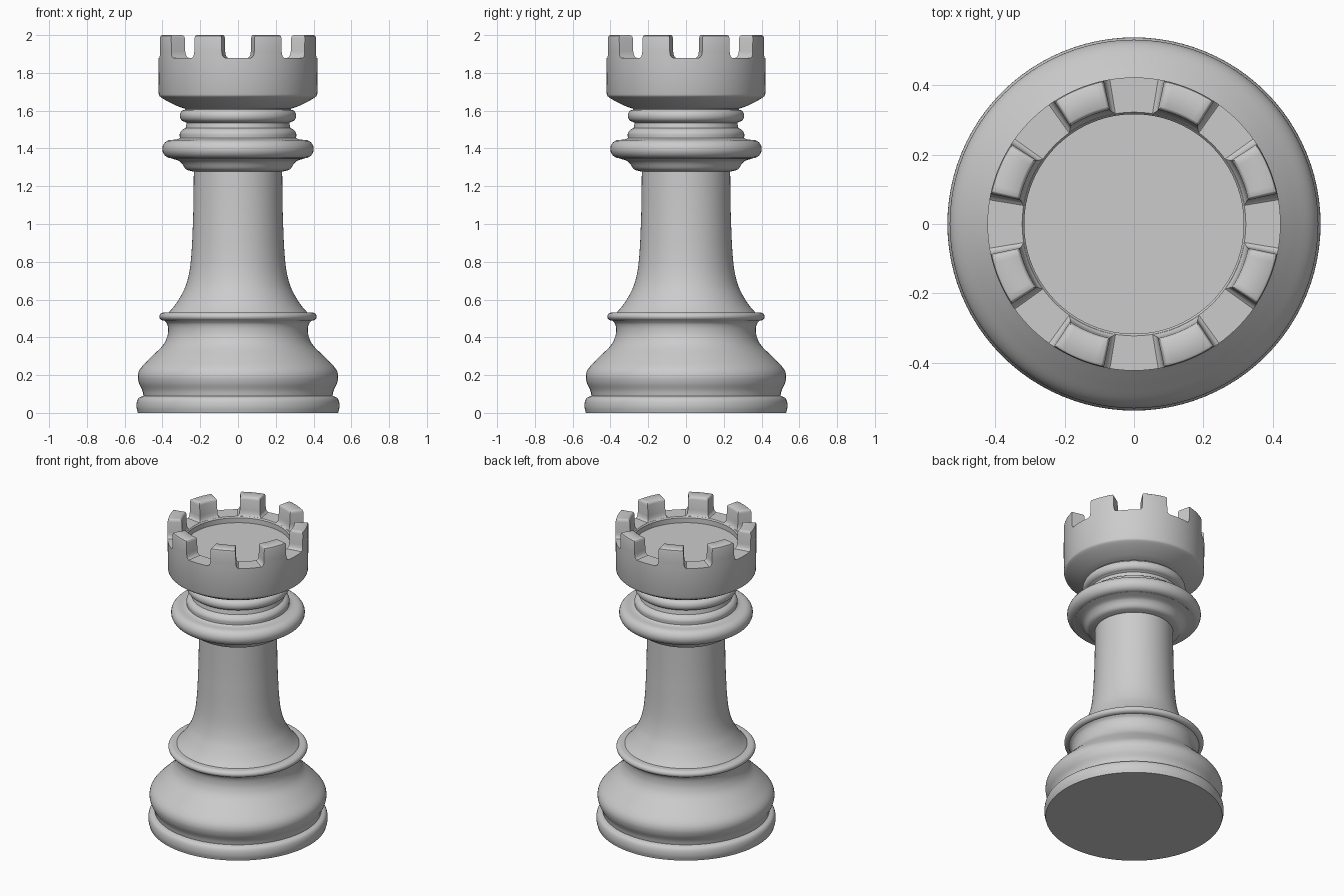
import bpy, bmesh, math
from mathutils import Vector

default = bpy.data.objects.get("Cube")
if default:
    bpy.data.objects.remove(default, do_unlink=True)

# One plain grey for the whole piece
grey = bpy.data.materials.new("plain_grey")
grey.use_nodes = True
colour = (0.6, 0.6, 0.6, 1)
grey.diffuse_color = colour
grey.node_tree.nodes["Principled BSDF"].inputs["Base Color"].default_value = colour

SEGMENTS = 96


def finish(bm, name, angle=35):
    bmesh.ops.recalc_face_normals(bm, faces=bm.faces)
    mesh = bpy.data.meshes.new(name)
    bm.to_mesh(mesh)
    bm.free()
    mesh.materials.append(grey)
    obj = bpy.data.objects.new(name, mesh)
    bpy.context.collection.objects.link(obj)
    bpy.ops.object.select_all(action='DESELECT')
    obj.select_set(True)
    bpy.context.view_layer.objects.active = obj
    bpy.ops.object.shade_smooth_by_angle(angle=math.radians(angle))
    return obj


def smooth_path(pts, steps=5):
    """Catmull-Rom curve through profile points."""
    p = [Vector(q) for q in pts]
    p = [2 * p[0] - p[1]] + p + [2 * p[-1] - p[-2]]
    out = []
    for a, b, c, d in zip(p, p[1:], p[2:], p[3:]):
        for i in range(steps):
            t = i / steps
            out.append(0.5 * (2 * b + (c - a) * t + (2 * a - 5 * b + 4 * c - d) * t ** 2
                              + (3 * b - a - 3 * c + d) * t ** 3))
    return out + [p[-2]]


def bead(r, z, depth, half_height, steps=12):
    """Half-round moulding bulging outward from radius r."""
    return [Vector((r + depth * math.cos(a), z + half_height * math.sin(a)))
            for a in (math.pi * (i / steps - 0.5) for i in range(steps + 1))]


def lathe(name, *sections):
    """Spin joined profile sections of (radius, z) about the vertical axis."""
    bm = bmesh.new()
    pts = [Vector(p) for s in sections for p in s]
    pts = [p for i, p in enumerate(pts) if i == 0 or (p - pts[i - 1]).length > 1e-4]
    verts = [bm.verts.new((p.x, 0, p.y)) for p in pts]
    edges = [bm.edges.new(pair) for pair in zip(verts, verts[1:])]
    bmesh.ops.spin(bm, geom=verts + edges, axis=(0, 0, 1), cent=(0, 0, 0),
                   angle=math.tau, steps=SEGMENTS, use_merge=True)
    bmesh.ops.remove_doubles(bm, verts=bm.verts, dist=1e-5)
    return finish(bm, name)


# Foot disc and swelling base
lathe("foot", [(0, 0), (0.53, 0)],
      smooth_path([(0.53, 0), (0.537, 0.03), (0.535, 0.06), (0.524, 0.08), (0.50, 0.09)]))
lathe("base_swell", smooth_path([
    (0.50, 0.09), (0.507, 0.12), (0.525, 0.16), (0.53, 0.20), (0.513, 0.24),
    (0.46, 0.295), (0.40, 0.355), (0.376, 0.40), (0.37, 0.44), (0.375, 0.47), (0.39, 0.488)]))
lathe("base_ring", bead(0.39, 0.51, 0.027, 0.022), [(0.365, 0.532)])

# Tapering shaft
lathe("shaft", smooth_path([
    (0.367, 0.532), (0.338, 0.565), (0.308, 0.61), (0.278, 0.67), (0.257, 0.75),
    (0.246, 0.85), (0.24, 0.97), (0.236, 1.1), (0.234, 1.28)]))

# Collar with its stepped neck
lathe("collar", [(0.234, 1.278)],
      smooth_path([(0.24, 1.278), (0.275, 1.29), (0.297, 1.32), (0.315, 1.335), (0.355, 1.348)]),
      bead(0.355, 1.397, 0.046, 0.048),
      smooth_path([(0.355, 1.445), (0.325, 1.448), (0.308, 1.455)]))
lathe("neck_step", smooth_path([(0.308, 1.455), (0.308, 1.48), (0.296, 1.498), (0.277, 1.508)]),
      [(0.272, 1.535), (0.285, 1.542)])
lathe("neck_ring", bead(0.28, 1.573, 0.028, 0.032), [(0.28, 1.612)])

# Tower head with recessed floor
lathe("head", [(0.27, 1.612)],
      smooth_path([(0.285, 1.612), (0.32, 1.624), (0.37, 1.648), (0.412, 1.674), (0.42, 1.69)]),
      [(0.422, 1.875), (0.422, 1.88), (0.322, 1.88), (0.316, 1.872), (0.316, 1.84), (0, 1.84)])


def battlement(name, centre):
    """Curved block with flared foot and softened top."""
    # height, half angle in degrees, inner radius, outer radius
    rows = [(1.879, 13.2, 0.322, 0.422), (1.885, 11.9, 0.327, 0.422),
            (1.895, 11.1, 0.331, 0.422), (1.915, 10.7, 0.334, 0.422),
            (1.985, 10.6, 0.336, 0.422), (1.996, 10.1, 0.34, 0.419),
            (2.0, 9.3, 0.346, 0.413)]
    columns = 8
    bm = bmesh.new()
    rings = []
    for z, half, inner, outer in rows:
        ring = []
        for r, sign in ((outer, 1), (inner, -1)):
            for i in range(columns + 1):
                a = math.radians(centre + sign * half * (2 * i / columns - 1))
                ring.append(bm.verts.new((r * math.cos(a), r * math.sin(a), z)))
        rings.append(ring)
    count = len(rings[0])
    for low, high in zip(rings, rings[1:]):
        for i in range(count):
            j = (i + 1) % count
            bm.faces.new((low[i], low[j], high[j], high[i]))
    top = rings[-1]
    for i in range(columns):
        bm.faces.new((top[i], top[i + 1], top[count - 2 - i], top[count - 1 - i]))
    finish(bm, name, 40)


# Eight battlements around the rim
for n in range(8):
    battlement(f"battlement_{n + 1}", 22.5 + 45 * n)
